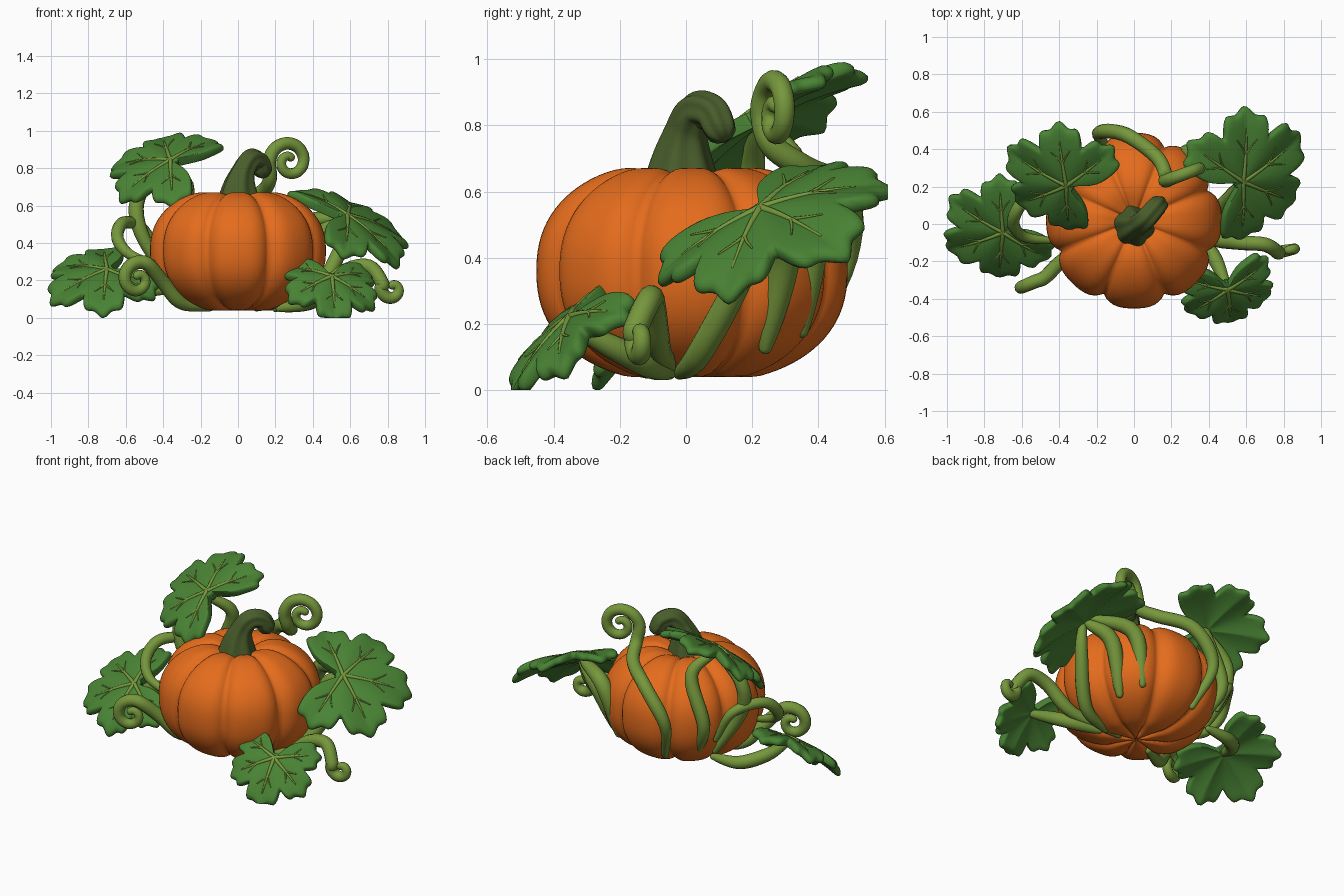
import bpy, math
from mathutils import Vector

if "Cube" in bpy.data.objects:
    bpy.data.objects.remove(bpy.data.objects["Cube"])

TAU = 2 * math.pi


def material(name, rgb):
    m = bpy.data.materials.new(name)
    m.diffuse_color = (*rgb, 1)
    m.use_nodes = True
    m.node_tree.nodes["Principled BSDF"].inputs["Base Color"].default_value = m.diffuse_color
    return m


ORANGE = material("pumpkin orange", (0.78, 0.15, 0.012))
LEAF = material("leaf green", (0.066, 0.225, 0.034))
VINE = material("vine green", (0.18, 0.31, 0.045))
STEM = material("dark stem green", (0.066, 0.11, 0.024))


def skin(name, rows, mat):
    """Closed smooth surface through equal rings of points."""
    n, m = len(rows[0]), len(rows)
    faces = [(i * n + j, i * n + (j + 1) % n, (i + 1) * n + (j + 1) % n, (i + 1) * n + j)
             for i in range(m - 1) for j in range(n)]
    faces += [tuple(range(n))[::-1], tuple(range((m - 1) * n, m * n))]
    me = bpy.data.meshes.new(name)
    me.from_pydata([tuple(v) for row in rows for v in row], [], faces)
    me.materials.append(mat)
    me.polygons.foreach_set("use_smooth", [True] * len(me.polygons))
    ob = bpy.data.objects.new(name, me)
    bpy.context.collection.objects.link(ob)


def spline(pts, n):
    P = [Vector(p) for p in pts]
    P = [2 * P[0] - P[1]] + P + [2 * P[-1] - P[-2]]
    out = []
    for a, b, c, d in zip(P, P[1:], P[2:], P[3:]):
        for k in range(n):
            t = k / n
            out.append(0.5 * (2 * b + (c - a) * t + (2 * a - 5 * b + 4 * c - d) * t * t
                              + (3 * b - a - 3 * c + d) * t ** 3))
    return out + [P[-2]]


def tube(name, pts, mat, radius, sides=12, steps=6, ridge=0.0):
    """Round-ended swept tube; radius is a function of 0..1 along its path."""
    C = spline(pts, steps)
    m = len(C) - 1
    T = [(C[min(i + 1, m)] - C[max(i - 1, 0)]).normalized() for i in range(m + 1)]
    path = [(c, radius(i / m), t) for i, (c, t) in enumerate(zip(C, T))]
    for k in range(1, 4):
        s, d = math.cos(k * 0.5), math.sin(k * 0.5)
        r0, r1 = radius(0), radius(1)
        path.insert(0, (C[0] - T[0] * r0 * d, r0 * s, T[0]))
        path.append((C[-1] + T[-1] * r1 * d, r1 * s, T[-1]))
    u, rows = T[0].orthogonal(), []
    for i, (c, r, t) in enumerate(path):
        u = (u - t * u.dot(t)).normalized()
        w = t.cross(u)
        angles = [TAU * j / sides for j in range(sides)]
        rows.append([c + (u * math.cos(a) + w * math.sin(a)) * r * (1 + ridge * math.cos(6 * a + i * 0.04))
                     for a in angles])
    skin(name, rows, mat)


# pumpkin body: round profile, dimpled top, flat base, eight creased lobes
rows = []
for i in range(49):
    s = math.sin(math.pi * (i / 48 - 0.5) * 0.99)
    h = math.copysign(abs(s) ** 0.85, s)
    r = 0.47 * (1 - abs(h) ** 2.3) ** 0.435
    z = max(0.36 + 0.34 * h - (0.08 * math.exp(-(r / 0.13) ** 2) if h > 0 else 0), 0.04)
    row = []
    for j in range(128):
        a = TAU * j / 128
        d = (1 - abs(math.cos(4 * a))) ** 2.2
        k = r * (1 - 0.1 * d)
        row.append((k * math.cos(a), 0.018 + k * math.sin(a), 0.36 + (z - 0.36) * (1 - 0.07 * d)))
    rows.append(row)
skin("pumpkin_body", rows, ORANGE)

# curved ridged stem with a flared foot
tube("pumpkin_stem", [(0, -0.015, 0.6), (0.01, -0.01, 0.72), (0.035, 0.005, 0.8), (0.07, 0.035, 0.845),
                      (0.11, 0.08, 0.835), (0.13, 0.1, 0.795)], STEM,
     lambda t: 0.05 + 0.015 * (1 - t) + 0.055 * max(0, 1 - 2.6 * t) ** 1.4, 48, 6, 0.07)

# five leaf lobes: direction in degrees and length
LOBES = [(57 * k, 1 - 0.05 * abs(k)) for k in range(-2, 3)]


def off(a, deg):
    return abs((a - math.radians(deg) + math.pi) % TAU - math.pi)


def outline(a):
    best = 0.12
    for deg, length in LOBES:
        x = min(off(a, deg) / 0.68, 1)
        best = max(best, length * (1 - x ** 2.7) ** 0.55)
    return best * (1 + 0.04 * math.cos(a * 19))


def leaf(name, joint, heading, normal, size):
    N = Vector(normal).normalized()
    b = math.radians(heading)
    U = Vector((math.cos(b), math.sin(b), 0))
    # tip direction keeps its compass heading on the sloping blade
    U.z = -(U.x * N.x + U.y * N.y) / N.z
    U.normalize()
    V = N.cross(U)

    def place(a, f, lift=0.0):
        rho = outline(a) * f
        valley = min(off(a, g) for g, _ in LOBES)
        h = 0.03 - 0.2 * rho ** 2 + 0.09 * rho * math.sin(min(valley * 3.1, math.pi))
        p = Vector(joint) + (U * math.cos(a) + V * math.sin(a)) * rho * size + N * (h * size + lift)
        p.z = max(p.z, 0.0)
        return p

    # puffy blade: top, rounded rim and underside
    prof = [(i / 12, -0.05) for i in range(1, 11)]
    prof += [(0.9 + 0.1 * math.sin(b), -0.025 - 0.025 * math.cos(b)) for b in (0.2, 0.6, 1, 1.57, 2.1, 2.5, 2.9)]
    prof += [(i / 12, 0) for i in range(10, 0, -1)]
    skin(name, [[place(-TAU * j / 144, f, lift) for j in range(144)] for f, lift in prof], LEAF)
    # raised veins with side branches
    for i, (deg, _) in enumerate(LOBES):
        a = math.radians(deg)
        tube(f"{name}_vein_{i + 1}", [place(a, k / 5.5) for k in range(5)], VINE,
             lambda t: 0.013 - 0.009 * t, 8, 2)
        for s, side in ((1, "left"), (-1, "right")):
            tube(f"{name}_branch_{i + 1}_{side}",
                 [place(a + s * k * 0.12, 0.38 + k * 0.14, 0.001) for k in range(3)], VINE,
                 lambda t: 0.006 - 0.003 * t, 6, 3)


leaf("upper_left_leaf", (-0.36, 0.21, 0.835), 155, (-0.22, -0.66, 1), 0.355)
leaf("right_leaf", (0.58, 0.23, 0.54), 33, (0.45, -0.42, 1), 0.4)
leaf("left_leaf", (-0.7, -0.04, 0.25), 203, (-0.08, -0.62, 1), 0.34)
leaf("front_leaf", (0.5, -0.345, 0.215), -83, (0.25, -0.83, 1), 0.285)


# leaf stalks and clinging vines, thin at both ends
def vine(name, *pts, thick=0.041):
    tube(name, pts, VINE, lambda t: thick * (0.45 + 0.55 * math.sin(math.pi * t) ** 0.7 if 0 < t < 1 else 0.45))


vine("upper_left_stalk", (-0.3, 0.3, 0.2), (-0.37, 0.35, 0.4), (-0.27, 0.33, 0.68), (-0.36, 0.21, 0.81))
vine("upper_left_vine", (-0.36, 0.22, 0.18), (-0.52, 0.18, 0.46), (-0.53, 0.2, 0.65), (-0.38, 0.21, 0.8))
vine("left_stalk", (-0.36, 0.24, 0.15), (-0.53, 0.22, 0.15), (-0.65, 0.11, 0.19), (-0.7, -0.03, 0.23))
vine("left_loop", (-0.4, 0.27, 0.28), (-0.5, 0.25, 0.47), (-0.61, 0.1, 0.51), (-0.645, 0, 0.43),
     (-0.58, -0.07, 0.34), (-0.42, -0.09, 0.28), thick=0.034)
vine("right_stalk", (0.2, -0.02, 0.05), (0.4, 0.04, 0.11), (0.54, 0.17, 0.35), (0.58, 0.23, 0.52))
vine("right_back_vine", (0.31, 0.24, 0.13), (0.42, 0.3, 0.42), (0.57, 0.24, 0.52), thick=0.047)
vine("back_vine", (0.23, 0.35, 0.18), (0.32, 0.38, 0.48), (0.54, 0.27, 0.54), thick=0.047)
vine("front_stalk", (0.22, -0.05, 0.05), (0.4, -0.14, 0.09), (0.5, -0.34, 0.19))


# tendrils: a run of points ending in an upright spiral
def tendril(name, run, centre, heading, start, turns, r0, r1):
    c = Vector(centre)
    flat = Vector((math.cos(heading), math.sin(heading), 0))
    pts = [Vector(p) for p in run]
    n = 12
    for i in range(n + 1):
        a = math.radians(start) + TAU * turns * i / n
        r = r0 + (r1 - r0) * i / n
        pts.append(c + flat * r * math.cos(a) + Vector((0, 0, r * math.sin(a))))
    tube(name, pts, VINE, lambda t: (0.042 - 0.019 * t) * min(1, 0.5 + 6 * t))


tendril("top_tendril", [(-0.12, 0.38, 0.15), (-0.19, 0.485, 0.4), (-0.05, 0.48, 0.6), (0.12, 0.36, 0.67),
                        (0.17, 0.26, 0.74)], (0.275, 0.27, 0.835), 0.35, 180, -1.3, 0.115, 0.025)
tendril("left_tendril", [(-0.15, -0.05, 0.055), (-0.3, -0.14, 0.08), (-0.4, -0.21, 0.19)],
        (-0.535, -0.31, 0.205), 0.4, 50, 1.15, 0.1, 0.022)
tendril("right_tendril", [(0.1, -0.02, 0.055), (0.4, -0.08, 0.12), (0.57, -0.1, 0.25), (0.7, -0.11, 0.275)],
        (0.825, -0.14, 0.155), 0.2, 150, 0.85, 0.065, 0.02)
